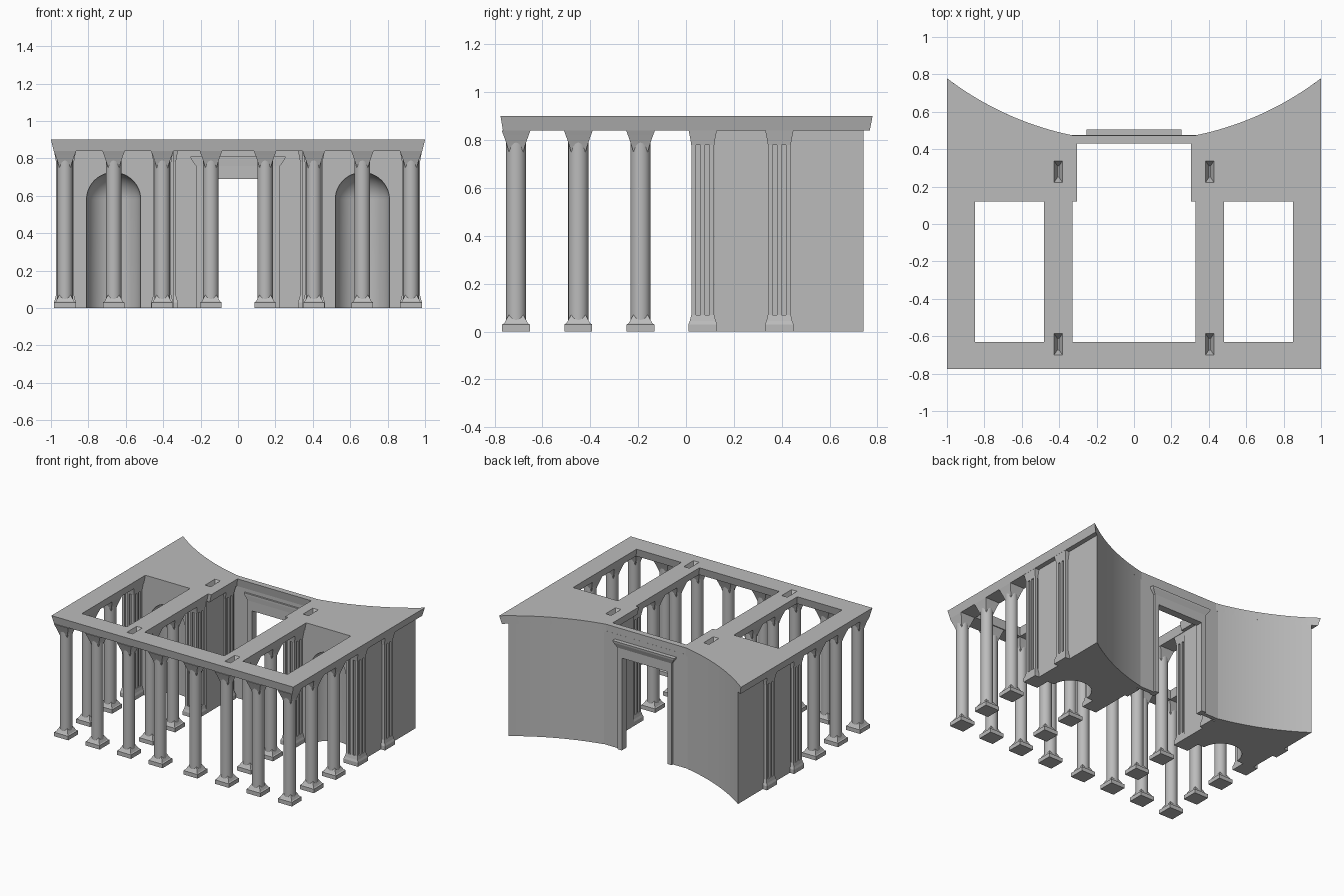
import bpy, bmesh, math
from mathutils import Matrix

cube = bpy.data.objects.get("Cube")
if cube:
    bpy.data.objects.remove(cube, do_unlink=True)

stone = bpy.data.materials.new("grey stone")
stone.use_nodes = True
stone.diffuse_color = (0.5, 0.5, 0.5, 1)
stone.node_tree.nodes["Principled BSDF"].inputs["Base Color"].default_value = (0.5, 0.5, 0.5, 1)

ROOF, EAVE = 0.9, 0.84


def loft(bm, rings):
    """Skin a stack of (outline, height) rings and cap both ends."""
    loops = [[bm.verts.new((x, y, z)) for x, y in pts] for pts, z in rings]
    n = len(loops[0])
    for a, b in zip(loops, loops[1:]):
        for i in range(n):
            bm.faces.new((a[i], a[(i + 1) % n], b[(i + 1) % n], b[i]))
    bm.faces.new(loops[0][::-1])
    bm.faces.new(loops[-1])


def rect(x0, x1, y0, y1):
    return [(x0, y0), (x1, y0), (x1, y1), (x0, y1)]


def square(cx, cy, h):
    return rect(cx - h, cx + h, cy - h, cy + h)


def make(name, solids, mirror=False):
    """Object from a list of lofted solids."""
    bm = bmesh.new()
    for rings in solids:
        loft(bm, rings)
    bmesh.ops.recalc_face_normals(bm, faces=bm.faces)
    mesh = bpy.data.meshes.new(name)
    bm.to_mesh(mesh)
    bm.free()
    mesh.materials.append(stone)
    ob = bpy.data.objects.new(name, mesh)
    bpy.context.collection.objects.link(ob)
    if mirror:
        ob.modifiers.new("mirror", 'MIRROR')
    return ob


def select(ob):
    bpy.ops.object.select_all(action='DESELECT')
    ob.select_set(True)
    bpy.context.view_layer.objects.active = ob


def cut(ob, cutter):
    """Subtract a cutter and discard it."""
    cutter.hide_render = True
    select(ob)
    mod = ob.modifiers.new("cut", 'BOOLEAN')
    mod.object, mod.solver = cutter, 'EXACT'
    bpy.ops.object.modifier_move_to_index(modifier="cut", index=0)
    bpy.ops.object.modifier_apply(modifier="cut")
    bpy.data.objects.remove(cutter, do_unlink=True)


def smooth(ob):
    select(ob)
    bpy.ops.object.shade_smooth_by_angle(angle=math.radians(30))


def arc(x0, x1, n=20):
    """Concave rear curve."""
    xs = [x0 + (x1 - x0) * i / n for i in range(n + 1)]
    return [(x, 2.088 - math.sqrt(1.647 ** 2 - x * x)) for x in xs]


def outline(w, front):
    right = arc(w, 0.33)
    return [(w, front)] + right + [(-x, y) for x, y in right[::-1]] + [(-w, front)]


# Roof slab with flared edges, open courts and small hipped recesses
slab = make("roof_slab", [[(outline(0.985, -0.765), EAVE), (outline(1, -0.775), ROOF)]])


def court(x0, x1, y0, y1, grow, back=0):
    low = rect(x0 - grow, x1 + grow, y0 - grow, y1 + back)
    high = rect(x0, x1, y0, y1)
    return [(low, EAVE - 0.01), (high, ROOF), (high, ROOF + 0.1)]


for x0, x1 in ((-0.85, -0.48), (-0.33, 0.33), (0.48, 0.85)):
    cut(slab, make("court_cutter", [court(x0, x1, -0.63, 0.12, 0.015)]))
cut(slab, make("bay_cutter", [court(-0.305, 0.305, 0.1, 0.43, 0.015, 0.012)]))
for sx in (-0.405, 0.405):
    for y in (-0.643, 0.28):
        top = rect(sx - 0.023, sx + 0.023, y - 0.058, y + 0.058)
        low = rect(sx - 0.004, sx + 0.004, y - 0.03, y + 0.03)
        cut(slab, make("recess_cutter", [[(low, 0.85), (top, ROOF), (top, ROOF + 0.1)]]))


# Columns: round shaft, square plinth with corner spurs, flared capital
def column(cx, cy):
    circle = [(cx + 0.042 * math.cos(t * math.tau / 24), cy + 0.042 * math.sin(t * math.tau / 24))
              for t in range(24)]
    base = [(0.058, 0), (0.058, 0.03), (0.05, 0.034), (0.03, 0.07)]
    cap = [(0.03, 0.75), (0.037, 0.775), (0.047, 0.805), (0.06, EAVE)]
    return [[(circle, 0.02), (circle, EAVE)]] + [
        [(square(cx, cy, h), z) for h, z in part] for part in (base, cap)]


rows = [-0.71, -0.45, -0.19]
spots = {"front_column_inner": (0.145, rows[0]), "front_column_outer": (0.665, rows[0])}
for i, y in enumerate(rows):
    spots[f"court_column_{i + 1}"] = (0.405, y)
    spots[f"side_column_{i + 1}"] = (0.925, y)
for name, (x, y) in spots.items():
    smooth(make(name, column(x, y), mirror=True))


# Side walls with arched niches and a concave rear
wall = make("side_wall", [[([(0.345, 0.12), (0.95, 0.12)] + arc(0.95, 0.345), z) for z in (0, EAVE + 0.01)]],
            mirror=True)
bm = bmesh.new()
bmesh.ops.create_uvsphere(bm, u_segments=48, v_segments=24, radius=0.145,
                          matrix=Matrix.Translation((0.665, 0.12, 0.58)))
# stretch the lower half of the ball into the niche shaft
for v in bm.verts:
    if v.co.z < 0.579:
        r = math.hypot(v.co.x - 0.665, v.co.y - 0.12)
        if r > 0.001:
            v.co.x = 0.665 + (v.co.x - 0.665) * 0.145 / r
            v.co.y = 0.12 + (v.co.y - 0.12) * 0.145 / r
        v.co.z -= 0.6
niche_mesh = bpy.data.meshes.new("niche_cutter")
bm.to_mesh(niche_mesh)
bm.free()
niche_mesh.materials.append(stone)
niche = bpy.data.objects.new("niche_cutter", niche_mesh)
bpy.context.collection.objects.link(niche)
cut(wall, niche)
smooth(wall)


# Fluted pilasters
def pilaster(cx, cy):
    h, d = 0.048, 0.036
    side = [(-h, -h)]
    for a, b in ((-0.028, -0.009), (0.009, 0.028)):
        side += [(a, -h), (a, -d), (b, -d), (b, -h)]
    plan = []
    for k in range(4):
        for x, y in side:
            for _ in range(k):
                x, y = -y, x
            plan.append((cx + x, cy + y))
    base = [(0.06, 0), (0.06, 0.03), (0.054, 0.045), (h, 0.07)]
    cap = [(h, 0.78), (0.051, 0.8), (0.06, EAVE + 0.005)]
    return [[(plan, 0.07), (plan, 0.78)]] + [
        [(square(cx, cy, s), z) for s, z in part] for part in (base, cap)]


piers = {"corner_pilaster": (0.925, 0.07), "side_pilaster": (0.925, 0.39),
         "court_pilaster": (0.405, 0.07), "bay_pilaster": (0.38, 0.375)}
for name, (x, y) in piers.items():
    make(name, pilaster(x, y), mirror=True)
rear = make("rear_pilaster", pilaster(0.925, 0.71), mirror=True)
beyond = arc(0.5, 1.1) + [(1.1, 1.2), (0.5, 1.2)]
cut(rear, make("rear_cutter", [[(beyond, -0.1), (beyond, 1)]]))

# Rear wall of the central bay with a framed doorway
make("rear_wall_side", [[(rect(0.19, 0.346, 0.445, 0.475), z) for z in (0, EAVE + 0.01)]], mirror=True)
make("rear_wall_top", [[(rect(-0.19, 0.19, 0.445, 0.475), z) for z in (0.69, EAVE + 0.01)]])
make("door_jamb", [[(rect(0.188, 0.225, 0.434, 0.49), z) for z in (0, 0.69)]], mirror=True)
make("door_lintel", [[(rect(-0.225, 0.225, 0.434, 0.49), z) for z in (0.69, 0.76)]])
make("door_cornice", [[(rect(-0.225, 0.225, 0.434, 0.49), 0.76),
                       (rect(-0.25, 0.25, 0.432, 0.503), 0.795),
                       (rect(-0.255, 0.255, 0.432, 0.505), 0.81)]])
